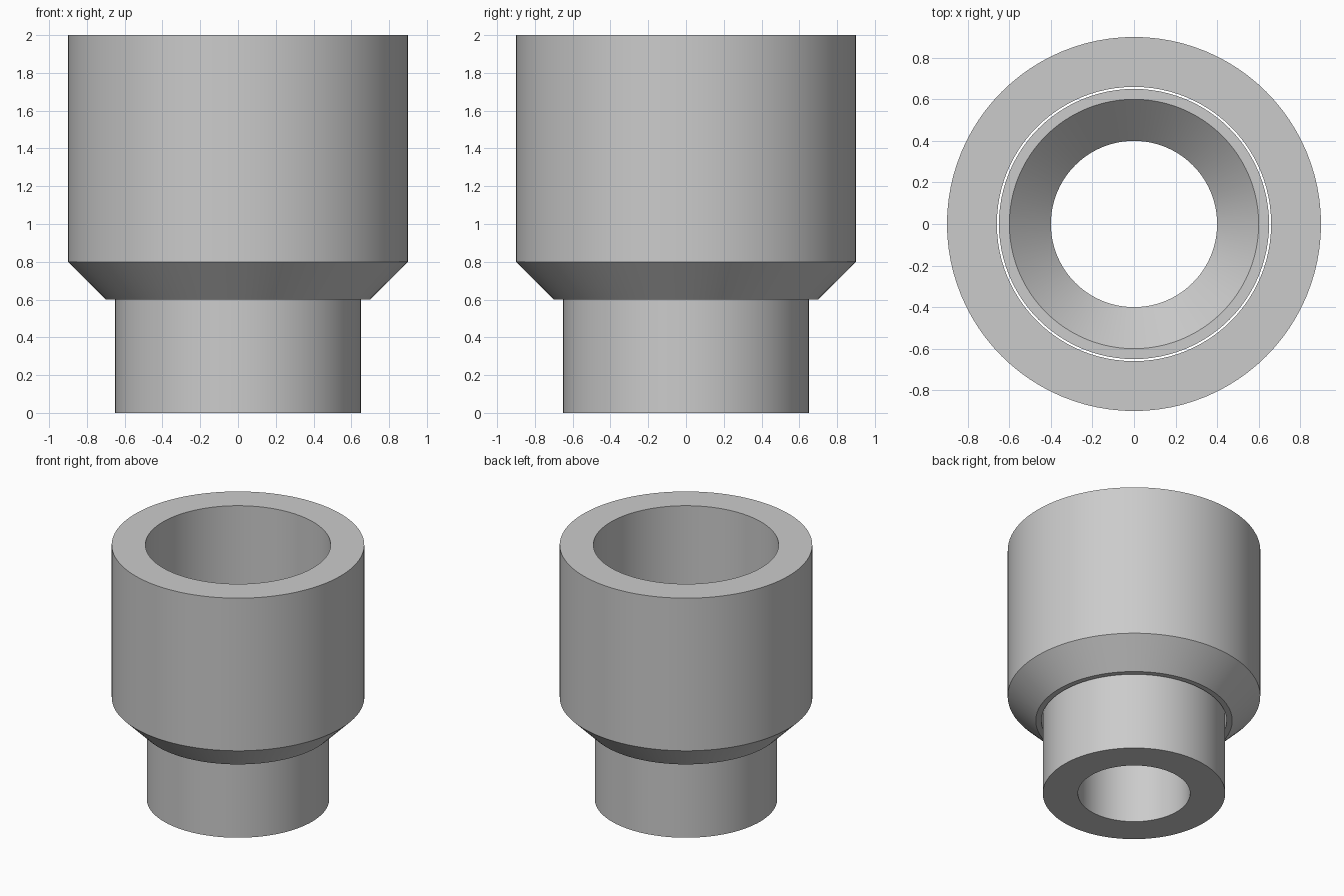
import bpy
import bmesh
from math import tau, cos, sin, radians

SIDES = 96

cube = bpy.data.objects.get("Cube")
if cube:
    bpy.data.objects.remove(cube, do_unlink=True)

grey = bpy.data.materials.new("plain_grey")
grey.use_nodes = True
colour = (0.6, 0.6, 0.6, 1)
grey.diffuse_color = colour
grey.node_tree.nodes["Principled BSDF"].inputs["Base Color"].default_value = colour


def turned_part(name, profile):
    """Revolve a closed (radius, height) outline around the z axis."""
    bm = bmesh.new()
    rings = [[bm.verts.new((r * cos(tau * i / SIDES), r * sin(tau * i / SIDES), z))
              for i in range(SIDES)] for r, z in profile]
    for a, b in zip(rings, rings[1:] + rings[:1]):
        for i in range(SIDES):
            j = (i + 1) % SIDES
            bm.faces.new((a[i], a[j], b[j], b[i]))
    bmesh.ops.recalc_face_normals(bm, faces=bm.faces)
    mesh = bpy.data.meshes.new(name)
    bm.to_mesh(mesh)
    bm.free()
    mesh.materials.append(grey)
    obj = bpy.data.objects.new(name, mesh)
    bpy.context.collection.objects.link(obj)
    bpy.ops.object.select_all(action='DESELECT')
    obj.select_set(True)
    bpy.context.view_layer.objects.active = obj
    bpy.ops.object.shade_smooth_by_angle(angle=radians(30))
    return obj


# Wide sleeve with a chamfered lower edge and a straight bore
turned_part("outer_sleeve", [(0.66, 0.6), (0.70, 0.6), (0.90, 0.8),
                             (0.90, 2.0), (0.66, 2.0)])

# Loose tube inside the sleeve, its bore flared at the top
turned_part("inner_tube", [(0.40, 0.0), (0.65, 0.0), (0.65, 1.0),
                           (0.60, 1.0), (0.40, 0.8)])
